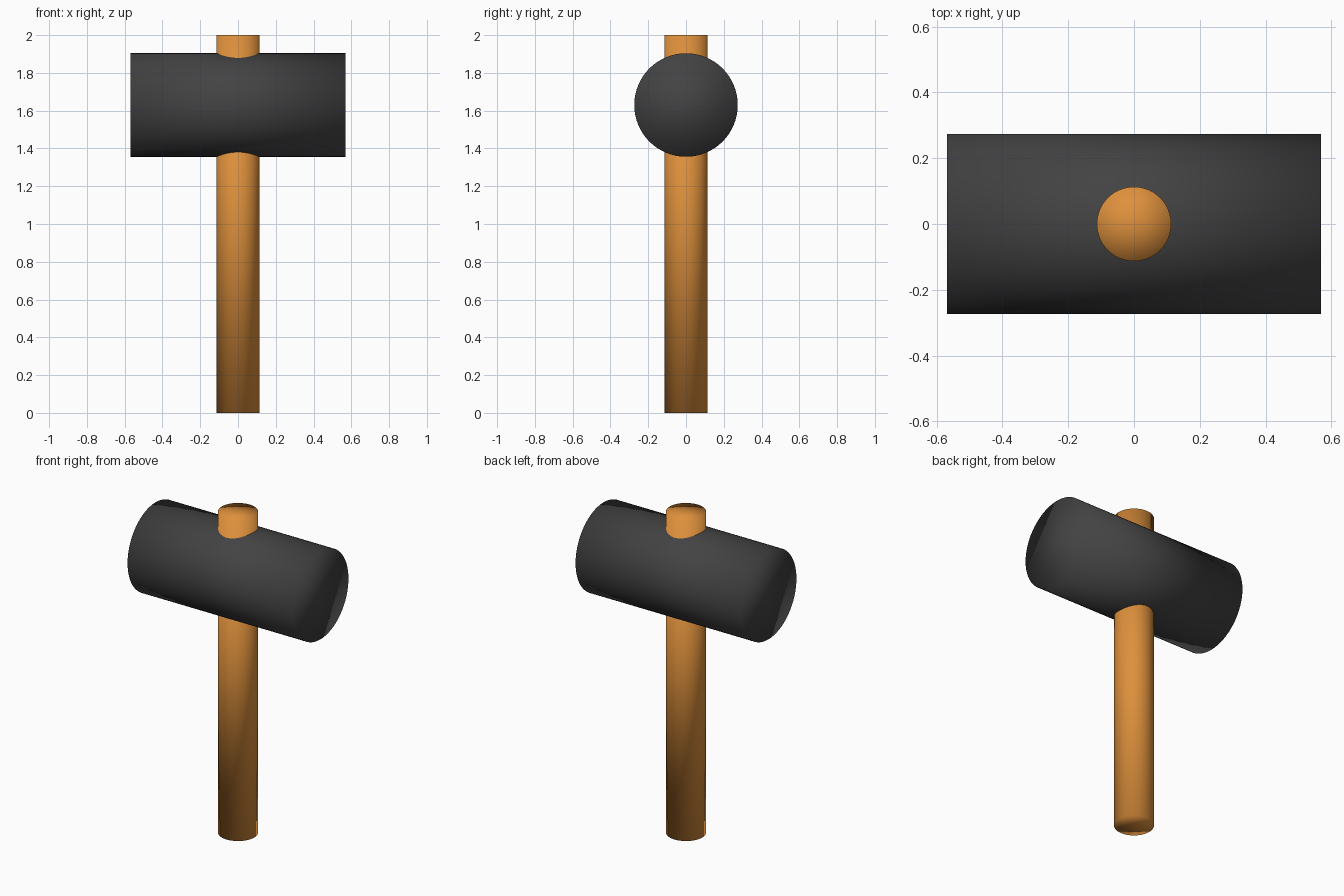
import bpy
import math

# Remove the default cube
cube = bpy.data.objects.get("Cube")
if cube:
    bpy.data.objects.remove(cube, do_unlink=True)


def make_material(name, rgb):
    mat = bpy.data.materials.new(name)
    mat.use_nodes = True
    colour = (*rgb, 1.0)
    mat.diffuse_color = colour
    mat.node_tree.nodes["Principled BSDF"].inputs["Base Color"].default_value = colour
    return mat


def cylinder(name, radius, length, centre, rotation, cap, mat):
    bpy.ops.mesh.primitive_cylinder_add(
        vertices=64, radius=radius, depth=length, end_fill_type=cap,
        location=centre, rotation=rotation)
    obj = bpy.context.object
    obj.name = name
    obj.data.materials.append(mat)
    # Smooth across the rims too, for soft-looking ends
    bpy.ops.object.shade_smooth()
    return obj


wood = make_material("warm wood", (0.73, 0.28, 0.045))
rubber = make_material("dark rubber", (0.056, 0.056, 0.056))

# Handle: a full-height round shaft passing through the head
cylinder("handle", 0.113, 2.0, (0, 0, 1.0), (0, 0, 0), 'TRIFAN', wood)

# Head: a wide drum lying along x
cylinder("mallet_head", 0.274, 1.138, (0, 0, 1.63), (0, math.pi / 2, 0), 'NGON', rubber)
